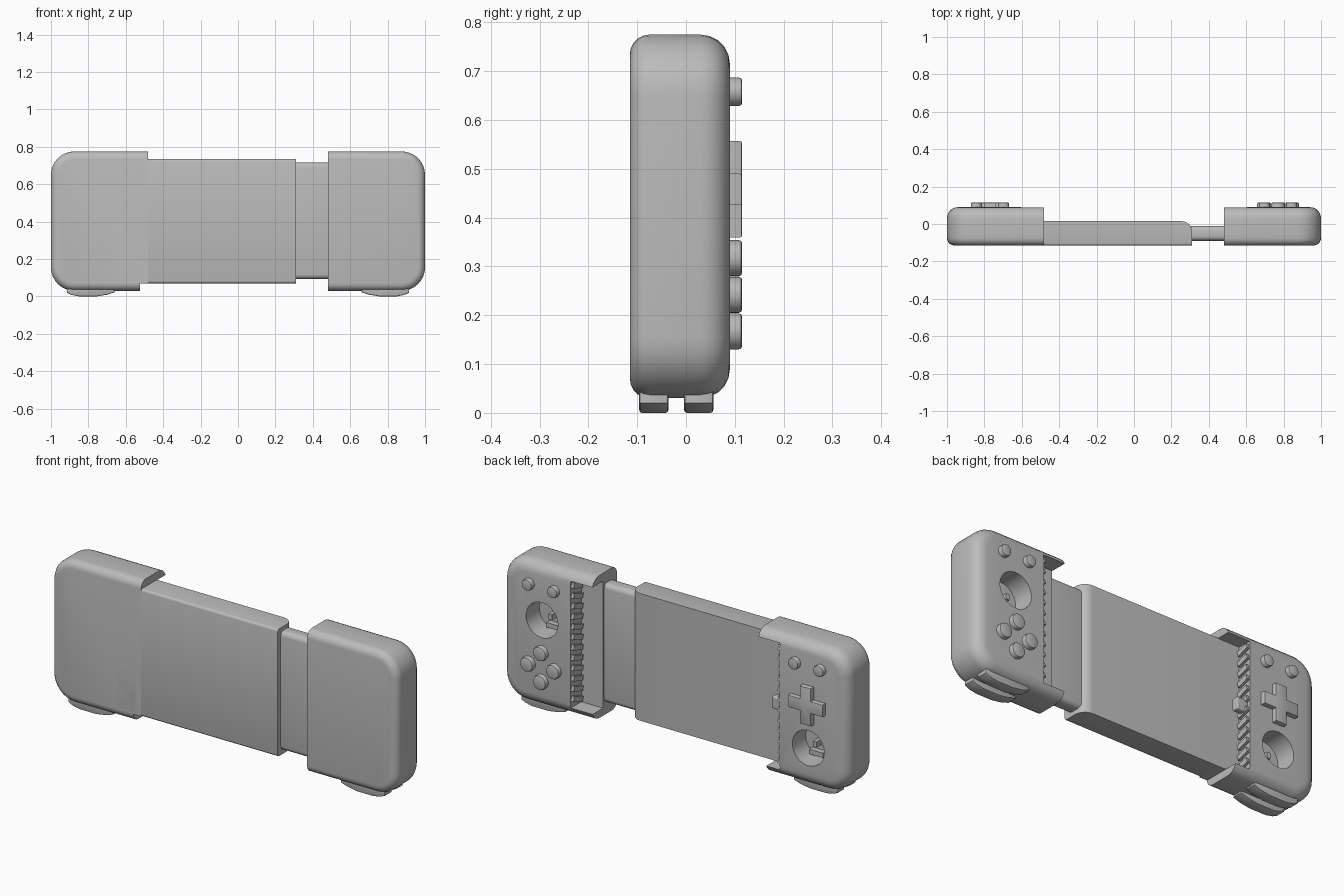
import bpy, bmesh, math
from mathutils import Matrix, Vector

cube = bpy.data.objects.get("Cube")
if cube:
    bpy.data.objects.remove(cube)

grey = bpy.data.materials.new("plain_grey")
grey.use_nodes = True
tone = (0.5, 0.5, 0.5, 1)
grey.diffuse_color = tone
grey.node_tree.nodes["Principled BSDF"].inputs["Base Color"].default_value = tone

FRONT, BACK = -0.115, 0.09      # depth of the grips
BOTTOM, TOP = 0.03, 0.775       # height of the grips
JAW, WALL = 0.48, 0.605         # open end and inner wall of the grips


def finish(name, bm):
    """Turn a bmesh into a named, shaded object."""
    bmesh.ops.recalc_face_normals(bm, faces=bm.faces)
    mesh = bpy.data.meshes.new(name)
    bm.to_mesh(mesh)
    bm.free()
    mesh.materials.append(grey)
    obj = bpy.data.objects.new(name, mesh)
    bpy.context.collection.objects.link(obj)
    return obj


def activate(obj):
    bpy.ops.object.select_all(action='DESELECT')
    obj.select_set(True)
    bpy.context.view_layer.objects.active = obj


def smooth(obj):
    activate(obj)
    bpy.ops.object.shade_smooth_by_angle(angle=math.radians(35))


def add_box(bm, low, high):
    low, high = Vector(low), Vector(high)
    mat = Matrix.Translation((low + high) / 2) @ Matrix.Diagonal((*(high - low), 1))
    bmesh.ops.create_cube(bm, size=1, matrix=mat)


def bevel(bm, test, radius, segments):
    """Round every edge whose two ends pass the test."""
    edges = [e for e in bm.edges if test(e.verts[0].co, e.verts[1].co)]
    bmesh.ops.bevel(bm, geom=edges, offset=radius, segments=segments,
                    profile=0.5, affect='EDGES')


def near(a, b):
    return abs(a - b) < 1e-4


def box(name, low, high, radius=0, segments=3):
    bm = bmesh.new()
    add_box(bm, low, high)
    if radius:
        bevel(bm, lambda a, b: True, radius, segments)
    return finish(name, bm)


def disc(name, x, z, y0, y1, radius, round_edge=0, sides=32):
    """Cylinder running along the depth axis."""
    bm = bmesh.new()
    mat = Matrix.Translation((x, (y0 + y1) / 2, z)) @ Matrix.Rotation(math.pi / 2, 4, 'X')
    bmesh.ops.create_cone(bm, cap_ends=True, segments=sides, radius1=radius,
                          radius2=radius, depth=y1 - y0, matrix=mat)
    if round_edge:
        bevel(bm, lambda a, b: near(a.y, y1) and near(b.y, y1), round_edge, 2)
    return finish(name, bm)


def prism(name, outline, y0, y1, round_edge=0):
    """Extrude an x/z outline through the depth."""
    bm = bmesh.new()
    face = bm.faces.new([bm.verts.new((x, y0, z)) for x, z in outline])
    out = bmesh.ops.extrude_face_region(bm, geom=[face])["geom"]
    for v in out:
        if isinstance(v, bmesh.types.BMVert):
            v.co.y = y1
    if round_edge:
        bevel(bm, lambda a, b: near(a.y, b.y), round_edge, 2)
    return finish(name, bm)


def cut(obj, cutter):
    cutter.hide_render = True
    mod = obj.modifiers.new("cut", 'BOOLEAN')
    mod.operation, mod.solver, mod.object = 'DIFFERENCE', 'EXACT', cutter
    activate(obj)
    bpy.ops.object.modifier_apply(modifier=mod.name)
    bpy.data.objects.remove(cutter)


def span(name, side, x0, x1, y0, y1, z0, z1, radius=0):
    """Box given for the left half, mirrored when side is -1."""
    xs = sorted((side * x0, side * x1))
    return box(name, (xs[0], y0, z0), (xs[1], y1, z1), radius)


def grip(name, side, stick_z, floor):
    # Rounded shell, sliced flat at its open end
    bm = bmesh.new()
    add_box(bm, (JAW - 0.15, FRONT, BOTTOM), (1, BACK, TOP))
    bevel(bm, lambda a, b: near(a.x, 1) and near(b.x, 1) and near(a.z, b.z), 0.125, 8)
    bevel(bm, lambda a, b: near(a.y, BACK) and near(b.y, BACK), 0.06, 5)
    bevel(bm, lambda a, b: near(a.y, FRONT) and near(b.y, FRONT), 0.04, 5)
    bmesh.ops.bisect_plane(bm, geom=bm.verts[:] + bm.edges[:] + bm.faces[:],
                           plane_co=(JAW, 0, 0), plane_no=(1, 0, 0), clear_inner=True)
    bmesh.ops.holes_fill(bm, edges=[e for e in bm.edges if e.is_boundary], sides=0)
    bmesh.ops.scale(bm, vec=(side, 1, 1), verts=bm.verts)
    obj = finish(name, bm)
    # Pocket for the held device, and the stick well
    cut(obj, span("pocket_cutter", side, 0.3, WALL, floor, 0.3, 0.07, 0.733))
    cut(obj, disc("well_cutter", side * 0.77, stick_z, -0.02, 0.3, 0.092, sides=48))
    if side < 0:
        cut(obj, span("corner_cutter", side, 0.3, 0.525, -0.3, 0.3, -0.1, 0.07))
    smooth(obj)


def wall_ribs(name, side, floor):
    # Slanted grip ribs along the pocket wall
    bm = bmesh.new()
    count = 12
    for i in range(count):
        z = 0.105 + i * 0.593 / (count - 1)
        mat = (Matrix.Translation((side * WALL, (floor + BACK) / 2, z))
               @ Matrix.Rotation(math.radians(18), 4, 'X')
               @ Matrix.Diagonal((0.03, BACK - floor - 0.01, 0.026, 1)))
        bmesh.ops.create_cube(bm, size=1, matrix=mat)
    finish(name, bm)


def half(label, side, stick_z, floor):
    grip(label + "_grip", side, stick_z, floor)
    wall_ribs(label + "_pocket_ribs", side, floor)
    # Menu buttons
    for i, dx in enumerate((-0.073, 0.073)):
        smooth(disc(f"{label}_menu_button_{i + 1}", side * 0.77 + dx, 0.658,
                    0.07, 0.115, 0.029, 0.006))
    # Stick well fittings
    span(label + "_stick_post", side, 0.755, 0.775, -0.03, 0.03, stick_z - 0.02, stick_z + 0.01)
    span(label + "_stick_bracket", side, 0.72, 0.80, -0.03, 0.01, stick_z - 0.075, stick_z - 0.05)
    # Pair of shoulder triggers underneath
    outline = [(0.66, 0.06), (0.66, 0.022), (0.70, 0.009), (0.755, 0), (0.85, 0),
               (0.89, 0.008), (0.915, 0.02), (0.915, 0.06)]
    for i, y in enumerate((-0.096, -0.004)):
        smooth(prism(f"{label}_trigger_{i + 1}", [(side * x, z) for x, z in outline],
                     y, y + 0.06, 0.006))


half("left", 1, 0.486, 0.0)
half("right", -1, 0.23, 0.015)

# Diamond of action buttons
for i in range(4):
    a = i * math.pi / 2
    smooth(disc(f"action_button_{i + 1}", 0.77 + 0.075 * math.cos(a),
                0.242 + 0.075 * math.sin(a), 0.07, 0.115, 0.037, 0.007))

# Cross-shaped direction pad
arm, reach = 0.032, 0.099
quarter = [(arm, arm), (arm, reach), (-arm, reach)]
cross = []
for i in range(4):
    c, s = round(math.cos(i * math.pi / 2)), round(math.sin(i * math.pi / 2))
    cross += [(-0.77 + c * x - s * z, 0.458 + s * x + c * z) for x, z in quarter]
smooth(prism("direction_pad", cross, 0.07, 0.115, 0.005))

# Charging plug in the right pocket
box("charging_plug", (-0.63, 0.035, 0.37), (-0.545, 0.072, 0.435), 0.008)

# Back plate with a rounded free end
bm = bmesh.new()
add_box(bm, (-0.62, FRONT, 0.07), (0.31, 0.015, 0.735))
bevel(bm, lambda a, b: near(a.x, 0.31) and near(b.x, 0.31)
      and near(a.y, 0.015) and near(b.y, 0.015), 0.055, 6)
bevel(bm, lambda a, b: near(a.y, FRONT) and near(b.y, FRONT)
      and near(a.z, b.z), 0.012, 3)
smooth(finish("back_plate", bm))

# Telescoping slider between plate and left grip
smooth(box("slider", (0.2, -0.09, 0.093), (0.6, -0.01, 0.715), 0.025, 4))
